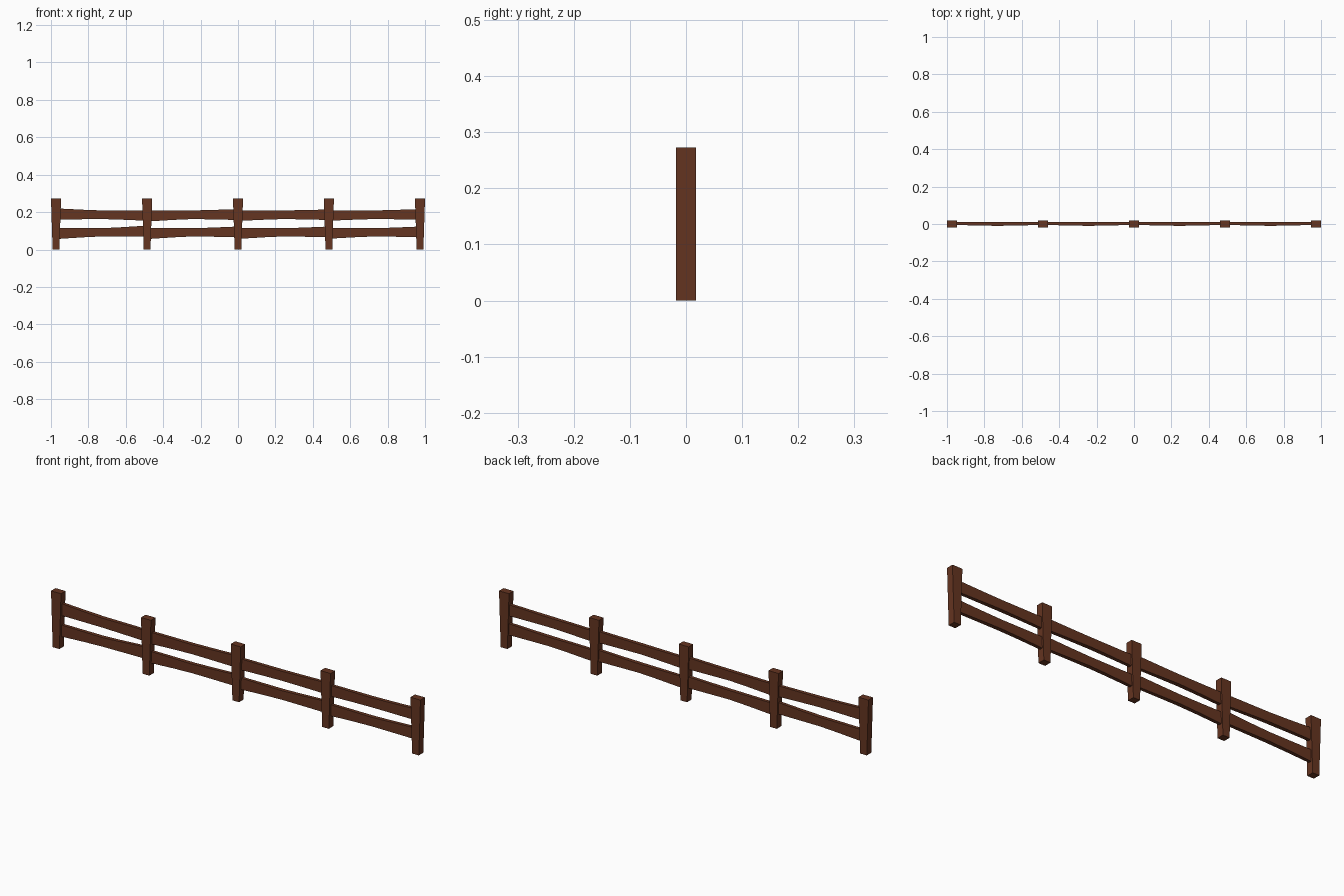
import bpy

if "Cube" in bpy.data.objects:
    bpy.data.objects.remove(bpy.data.objects["Cube"])

mat = bpy.data.materials.new("brown_wood")
mat.diffuse_color = (0.13, 0.035, 0.015, 1)
mat.use_nodes = True
mat.node_tree.nodes["Principled BSDF"].inputs["Base Color"].default_value = mat.diffuse_color


def loft(name, rings):
    """Closed solid through a series of four-point rings."""
    verts = [v for ring in rings for v in ring]
    n = len(rings)
    faces = [(0, 1, 2, 3), tuple(range(4 * n - 1, 4 * n - 5, -1))]
    for r in range(n - 1):
        for i in range(4):
            a, b = 4 * r + i, 4 * r + (i + 1) % 4
            faces.append((a, a + 4, b + 4, b))
    mesh = bpy.data.meshes.new(name)
    mesh.from_pydata(verts, [], faces)
    mesh.materials.append(mat)
    ob = bpy.data.objects.new(name, mesh)
    bpy.context.collection.objects.link(ob)
    return ob


# Posts: wider at the top than at the foot
POSTS = (-0.973, -0.486, 0, 0.486, 0.973)
D = 0.0175


def post_ring(x, w, z):
    return [(x - w, -D, z), (x - w, D, z), (x + w, D, z), (x + w, -D, z)]


for x in POSTS:
    loft("post", [post_ring(x, 0.018, 0), post_ring(x, 0.027, 0.273)])


# Rails: hand-hewn planks, slimmer and thicker mid-span
def rail(name, x0, x1, stations):
    rings = []
    for t, bottom, top, front in stations:
        x = x0 + (x1 - x0) * t
        rings.append([(x, front, bottom), (x, front, top),
                      (x, 0.010, top), (x, 0.010, bottom)])
    loft(name, rings)


# per span: (left bottom, left top, right bottom, right top)
UPPER = [(.160, .220, .154, .208), (.150, .208, .158, .216),
         (.153, .208, .158, .214), (.154, .208, .160, .216)]
LOWER = [(.056, .114, .070, .128), (.056, .114, .066, .123),
         (.057, .114, .066, .123), (.058, .114, .066, .123)]

for name, ends, mid in (("upper_rail", UPPER, (.163, .209)),
                        ("lower_rail", LOWER, (.070, .114))):
    for i, (lb, lt, rb, rt) in enumerate(ends):
        rail(name, POSTS[i], POSTS[i + 1], [
            (0, lb, lt, -.005),
            (.3, (lb + mid[0] * 2) / 3, (lt + mid[1] * 2) / 3, -.008),
            (.5, *mid, -.010),
            (.7, (rb + mid[0] * 2) / 3, (rt + mid[1] * 2) / 3, -.008),
            (1, rb, rt, -.005)])
